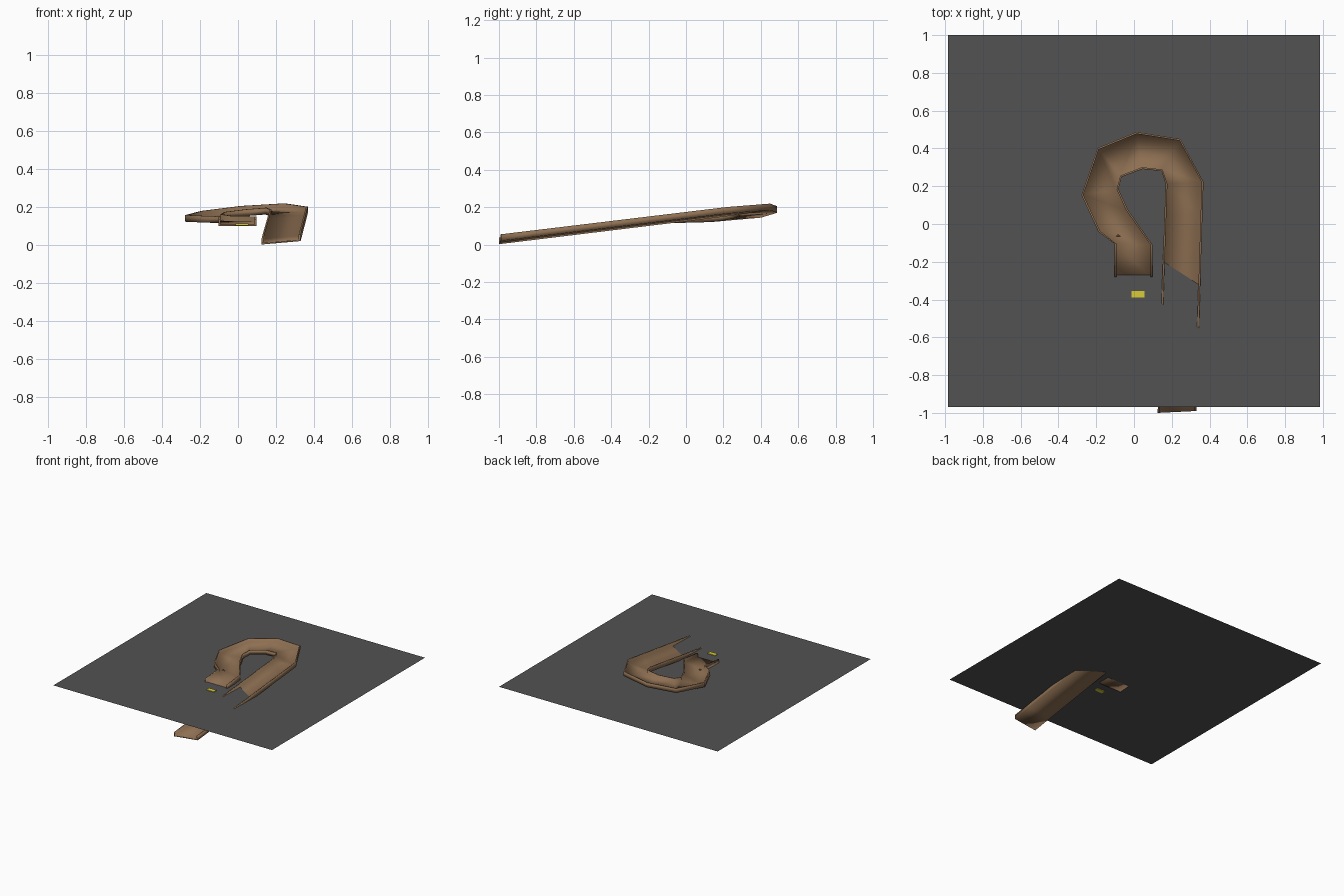
import bpy, bmesh
from mathutils import Vector

if "Cube" in bpy.data.objects:
    bpy.data.objects.remove(bpy.data.objects["Cube"])


def material(name, rgb):
    m = bpy.data.materials.new(name)
    m.diffuse_color = (*rgb, 1)
    m.use_nodes = True
    m.node_tree.nodes["Principled BSDF"].inputs["Base Color"].default_value = m.diffuse_color
    return m


def make_object(name, bm, mat, smooth=False):
    bmesh.ops.recalc_face_normals(bm, faces=bm.faces)
    me = bpy.data.meshes.new(name)
    for f in bm.faces:
        f.smooth = smooth
    bm.to_mesh(me)
    bm.free()
    me.materials.append(mat)
    ob = bpy.data.objects.new(name, me)
    bpy.context.collection.objects.link(ob)
    return ob


wood = material("wood", (0.27, 0.16, 0.085))
grey = material("dark_grey", (0.085, 0.085, 0.085))
yellow = material("yellow", (0.7, 0.6, 0.04))
GROUND_Z = 0.108

# Flat ground sheet
bm = bmesh.new()
corners = [(-0.985, -0.97), (0.985, -0.97), (0.985, 1.0), (-0.985, 1.0)]
bm.faces.new([bm.verts.new((x, y, GROUND_Z)) for x, y in corners])
ground = make_object("ground_sheet", bm, grey)
if ground.data.polygons[0].normal.z < 0:
    ground.data.flip_normals()

# Track edges: (outer, inner) bottom corners; the straight ramp first
start = Vector((0.33, -0.99, 0.02)), Vector((0.125, -1.0, 0.002))
bend = Vector((0.368, 0.222, 0.166)), Vector((0.167, 0.212, 0.15))
stations = [tuple(a.lerp(b, i / 7) for a, b in zip(start, bend)) for i in range(8)]
# Banked loop and run-out
for o, i in [
    ((0.246, 0.450, 0.184), (0.146, 0.280, 0.160)),
    ((0.013, 0.487, 0.170), (0.045, 0.291, 0.152)),
    ((-0.193, 0.402, 0.144), (-0.066, 0.249, 0.138)),
    ((-0.278, 0.153, 0.122), (-0.082, 0.185, 0.126)),
    ((-0.188, -0.042, 0.118), (-0.034, 0.079, 0.118)),
    ((-0.103, -0.105, 0.115), (0.098, -0.111, 0.115)),
    ((-0.103, -0.280, 0.099), (0.098, -0.280, 0.099)),
]:
    stations.append((Vector(o), Vector(i)))

# U-shaped channel section: (distance across from outer edge, height)
WALL, RAIL, FLOOR = 0.01, 0.035, 0.008
bm = bmesh.new()
rings = []
for o, i in stations:
    w = (i - o).length
    d = (i - o) / w
    section = [(0, 0), (0, RAIL), (WALL, RAIL), (WALL, FLOOR),
               (w - WALL, FLOOR), (w - WALL, RAIL), (w, RAIL), (w, 0)]
    rings.append([bm.verts.new(o + d * s + Vector((0, 0, h))) for s, h in section])
for a, b in zip(rings, rings[1:]):
    for k in range(8):
        n = (k + 1) % 8
        bm.faces.new((a[k], a[n], b[n], b[k]))
for r in (rings[0], rings[-1]):
    bm.faces.new(r)
make_object("track_channel", bm, wood, smooth=True)

# Small wedge sitting on the track floor
bm = bmesh.new()
tri = [(-0.105, -0.07), (-0.06, -0.07), (-0.085, -0.05)]
low = [bm.verts.new((x, y, 0.12)) for x, y in tri]
tip = bm.verts.new((-0.083, -0.063, 0.133))
bm.faces.new(low)
for k in range(3):
    bm.faces.new((low[k], low[(k + 1) % 3], tip))
make_object("floor_wedge", bm, wood)

# Thin yellow marker plate in front of the run-out
bm = bmesh.new()
bmesh.ops.create_cube(bm, size=1)
bmesh.ops.scale(bm, vec=(0.068, 0.034, 0.01), verts=bm.verts)
bmesh.ops.translate(bm, vec=(0.021, -0.373, GROUND_Z), verts=bm.verts)
make_object("marker_plate", bm, yellow)
